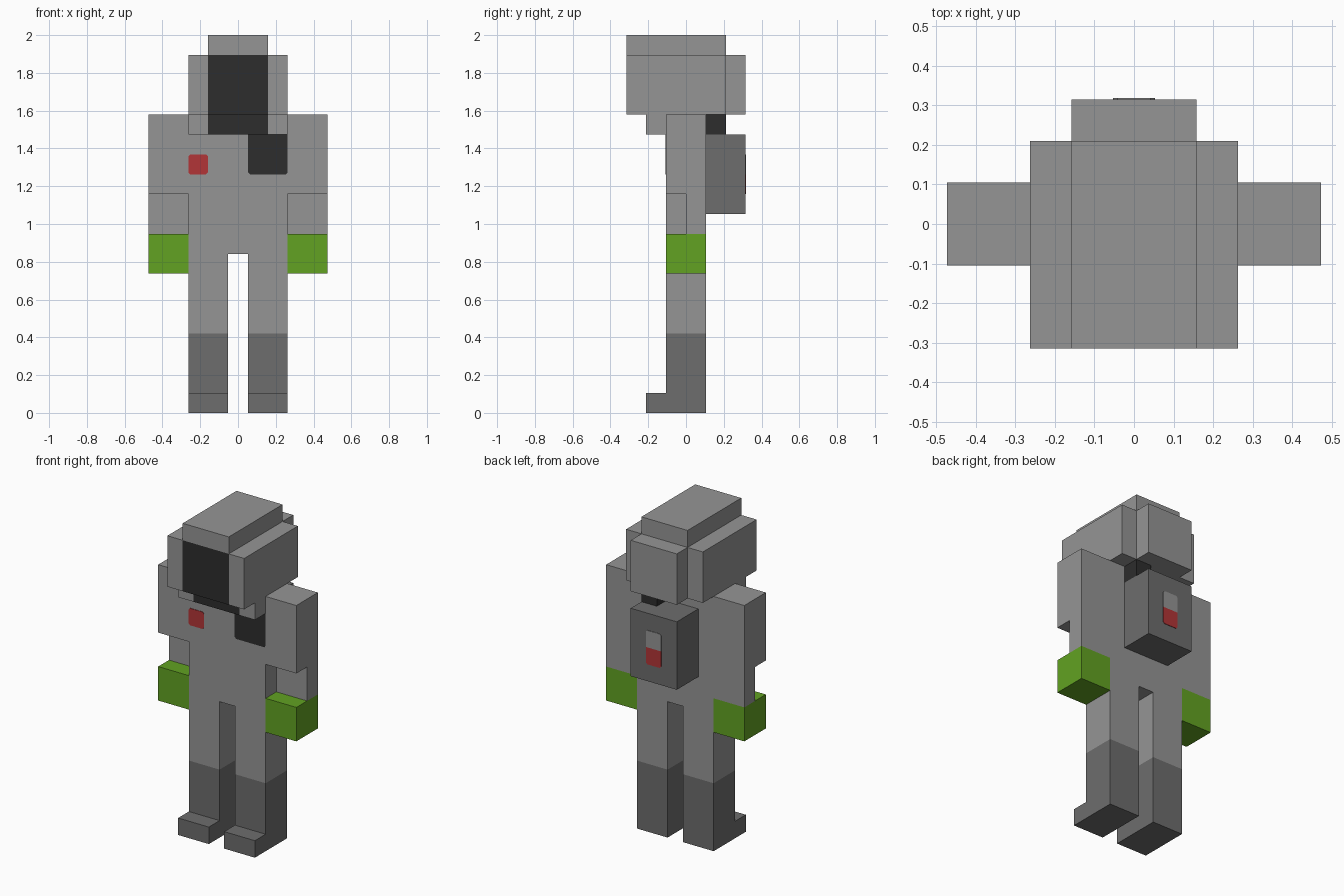
import bpy
import bmesh
from mathutils import Vector

cube = bpy.data.objects.get("Cube")
if cube:
    bpy.data.objects.remove(cube, do_unlink=True)

U = 2 / 19  # one block unit; the figure is 19 units tall


def material(name, rgb):
    """Flat material from 0-255 sRGB values."""
    lin = [((c / 255 + 0.055) / 1.055) ** 2.4 for c in rgb]
    m = bpy.data.materials.new(name)
    m.use_nodes = True
    m.diffuse_color = (*lin, 1)
    bsdf = m.node_tree.nodes["Principled BSDF"]
    bsdf.inputs["Base Color"].default_value = (*lin, 1)
    bsdf.inputs["Roughness"].default_value = 0.9
    return m


GREY = material("suit grey", (149, 149, 149))
DARK = material("boot grey", (109, 109, 109))
BLACK = material("visor black", (45, 45, 45))
GREEN = material("glove green", (98, 162, 34))
RED = material("badge red", (178, 53, 55))


def finish(bm, name, mats):
    bmesh.ops.recalc_face_normals(bm, faces=bm.faces)
    mesh = bpy.data.meshes.new(name)
    bm.to_mesh(mesh)
    bm.free()
    for m in mats:
        mesh.materials.append(m)
    ob = bpy.data.objects.new(name, mesh)
    bpy.context.collection.objects.link(ob)
    return ob


def box(name, x, y, z, mat, front=None):
    """Box from (min, max) ranges in units; front recolours the -y face."""
    bm = bmesh.new()
    bmesh.ops.create_cube(bm, size=1)
    for v in bm.verts:
        v.co = Vector([(r[0] if c < 0 else r[1]) * U for c, r in zip(v.co, (x, y, z))])
    bm.normal_update()
    if front:
        for f in bm.faces:
            f.material_index = 1 if f.normal.y < -0.5 else 0
    return finish(bm, name, [mat, front] if front else [mat])


def pair(name, x, y, z, mat):
    """Mirrored boxes; the model's left is +x."""
    box("left_" + name, x, y, z, mat)
    box("right_" + name, (-x[1], -x[0]), y, z, mat)


def plate(name, x, z, y, facing, mat, top=True, bottom=True, cut=0.1):
    """Thin plate on a front or back face, with clipped top and/or bottom corners."""
    b, t = (cut if bottom else 0), (cut if top else 0)
    pts = []
    for px, pz, sx, c, sz in ((x[0], z[0], 1, b, 1), (x[1], z[0], -1, b, 1),
                              (x[1], z[1], -1, t, -1), (x[0], z[1], 1, t, -1)):
        if c == 0:
            pts.append((px, pz))
            continue
        corner = [(px, pz + sz * c), (px + sx * c, pz)]
        pts += corner if sx * sz > 0 else corner[::-1]
    bm = bmesh.new()
    face = bm.faces.new([bm.verts.new((px * U, y * U, pz * U)) for px, pz in pts])
    out = bmesh.ops.extrude_face_region(bm, geom=[face])
    for v in out["geom"]:
        if isinstance(v, bmesh.types.BMVert):
            v.co.y += facing * 0.003
    return finish(bm, name, [mat])


# Legs and boots
pair("leg", (0.5, 2.5), (-1, 1), (4, 8), GREY)
pair("boot", (0.5, 2.5), (-1, 1), (0, 4), DARK)
pair("boot_toe", (0.5, 2.5), (-2, -1), (0, 1), DARK)

# Torso and arms
box("torso", (-2.5, 2.5), (-1, 1), (8, 15), GREY)
pair("upper_arm", (2.5, 4.5), (-1, 1), (11, 15), GREY)
pair("forearm", (2.5, 4.5), (0, 1), (9, 11), GREY)
pair("glove", (2.5, 4.5), (-1, 1), (7, 9), GREEN)

# Helmet with visor, crown, back and chin guard
box("helmet_centre", (-1.5, 1.5), (-3, 2), (15, 18), GREY, front=BLACK)
pair("helmet_side", (1.5, 2.5), (-3, 2), (15, 18), GREY)
box("helmet_crown", (-1.5, 1.5), (-3, 2), (18, 19), GREY)
box("helmet_back", (-1.5, 1.5), (2, 3), (15, 18), GREY)
box("chin_centre", (-1.5, 1.5), (-2, -1), (14, 15), GREY, front=BLACK)
pair("chin_side", (1.5, 2.5), (-2, -1), (14, 15), GREY)

# Backpack and air hose
box("backpack", (-1.5, 1.5), (1, 3), (10, 14), DARK)
box("air_hose", (0.5, 1.5), (1, 2), (14, 15), BLACK)

# Chest and backpack markings
plate("chest_panel", (0.5, 2.5), (12, 14), -1, -1, BLACK, top=False)
plate("chest_badge", (-2.5, -1.5), (12, 13), -1, -1, RED)
plate("gauge_upper", (-0.5, 0.5), (12, 13), 3, 1, GREY, bottom=False)
plate("gauge_lower", (-0.5, 0.5), (11, 12), 3, 1, RED, top=False)
